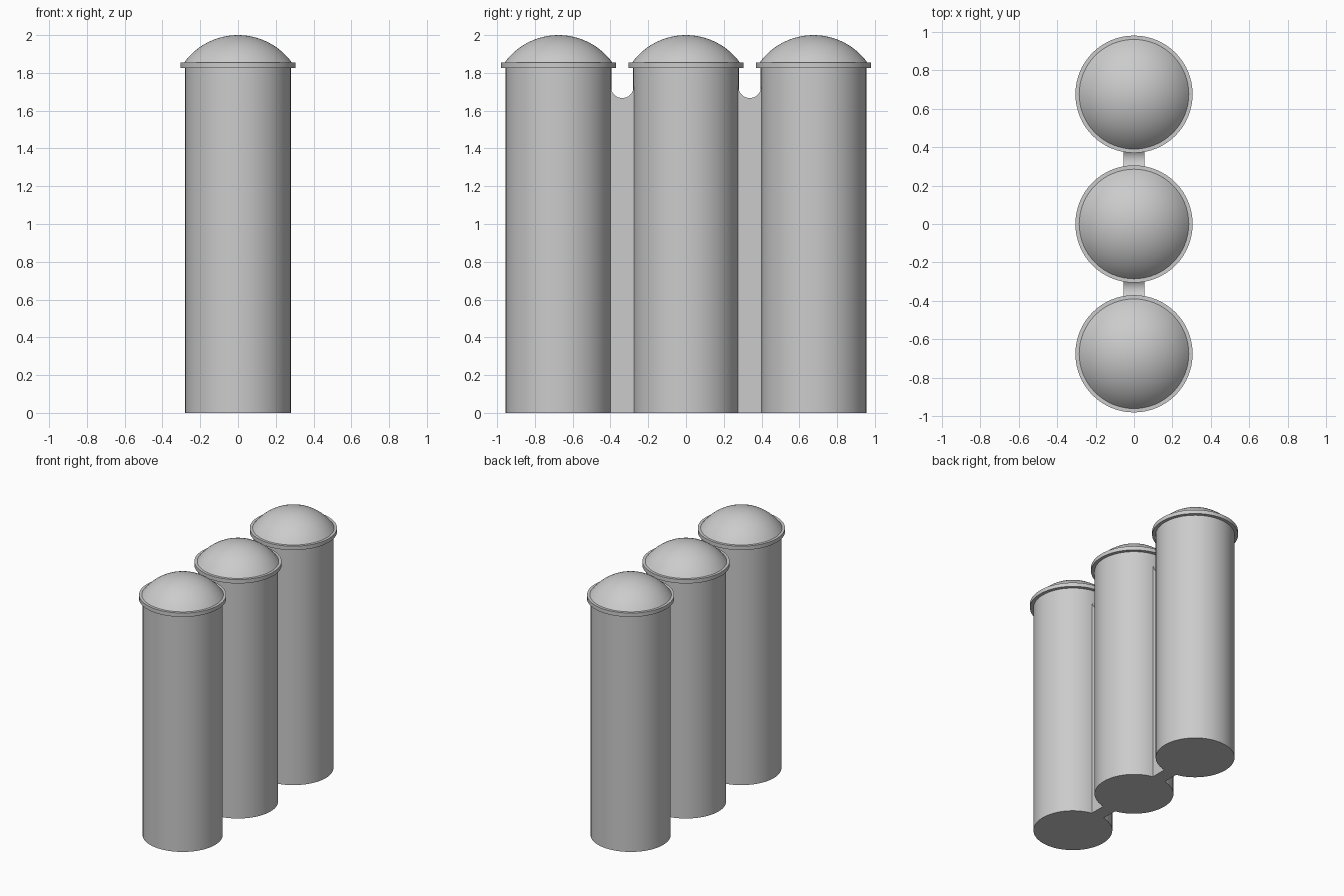
import bpy, bmesh, math

if "Cube" in bpy.data.objects:
    bpy.data.objects.remove(bpy.data.objects["Cube"])

SPACING = 0.675
RADIUS = 0.28


def finish(bm, name):
    bmesh.ops.recalc_face_normals(bm, faces=bm.faces)
    me = bpy.data.meshes.new(name)
    bm.to_mesh(me)
    bm.free()
    ob = bpy.data.objects.new(name, me)
    bpy.context.collection.objects.link(ob)
    bpy.ops.object.select_all(action='DESELECT')
    ob.select_set(True)
    bpy.context.view_layer.objects.active = ob
    bpy.ops.object.shade_smooth_by_angle(angle=math.radians(30))
    return ob


def lathe(name, profile, y, sides=64):
    """Spin an (r, z) profile around a vertical axis at (0, y)."""
    bm = bmesh.new()
    verts = [bm.verts.new((r, y, z)) for r, z in profile]
    edges = [bm.edges.new(p) for p in zip(verts, verts[1:])]
    bmesh.ops.spin(bm, geom=verts + edges, cent=(0, y, 0), axis=(0, 0, 1),
                   angle=math.tau, steps=sides, use_duplicate=False)
    bmesh.ops.remove_doubles(bm, verts=bm.verts, dist=1e-4)
    return finish(bm, name)


# Cap profile: projecting rim, then a shallow spherical dome
base_r, base_z, top_z = 0.285, 1.855, 2.0
h = top_z - base_z
R = (base_r ** 2 + h ** 2) / (2 * h)
a0 = math.asin(base_r / R)
cap = [(RADIUS, 1.825), (0.305, 1.825), (0.305, base_z)]
for i in range(13):
    a = a0 * (1 - i / 12)
    cap.append((R * math.sin(a), top_z - R + R * math.cos(a)))

# Three columns with domed caps
for label, y in (("front", -SPACING), ("middle", 0), ("back", SPACING)):
    lathe(f"{label}_column", [(0, 0), (RADIUS, 0), (RADIUS, 1.825)], y)
    lathe(f"{label}_domed_cap", cap, y)


# Connecting webs with a scooped top edge
def web(name, y):
    half, r, zc = 0.07, 0.06, 1.727
    outline = [(half, 0), (half, zc)]
    outline += [(r * math.cos(t), zc - r * math.sin(t))
                for t in (math.pi * i / 16 for i in range(17))]
    outline += [(-half, zc), (-half, 0)]
    bm = bmesh.new()
    face = bm.faces.new([bm.verts.new((-0.055, y + u, z)) for u, z in outline])
    ext = bmesh.ops.extrude_face_region(bm, geom=[face], use_keep_orig=True)
    moved = [v for v in ext["geom"] if isinstance(v, bmesh.types.BMVert)]
    bmesh.ops.translate(bm, verts=moved, vec=(0.11, 0, 0))
    return finish(bm, name)


web("front_web", -SPACING / 2)
web("back_web", SPACING / 2)
